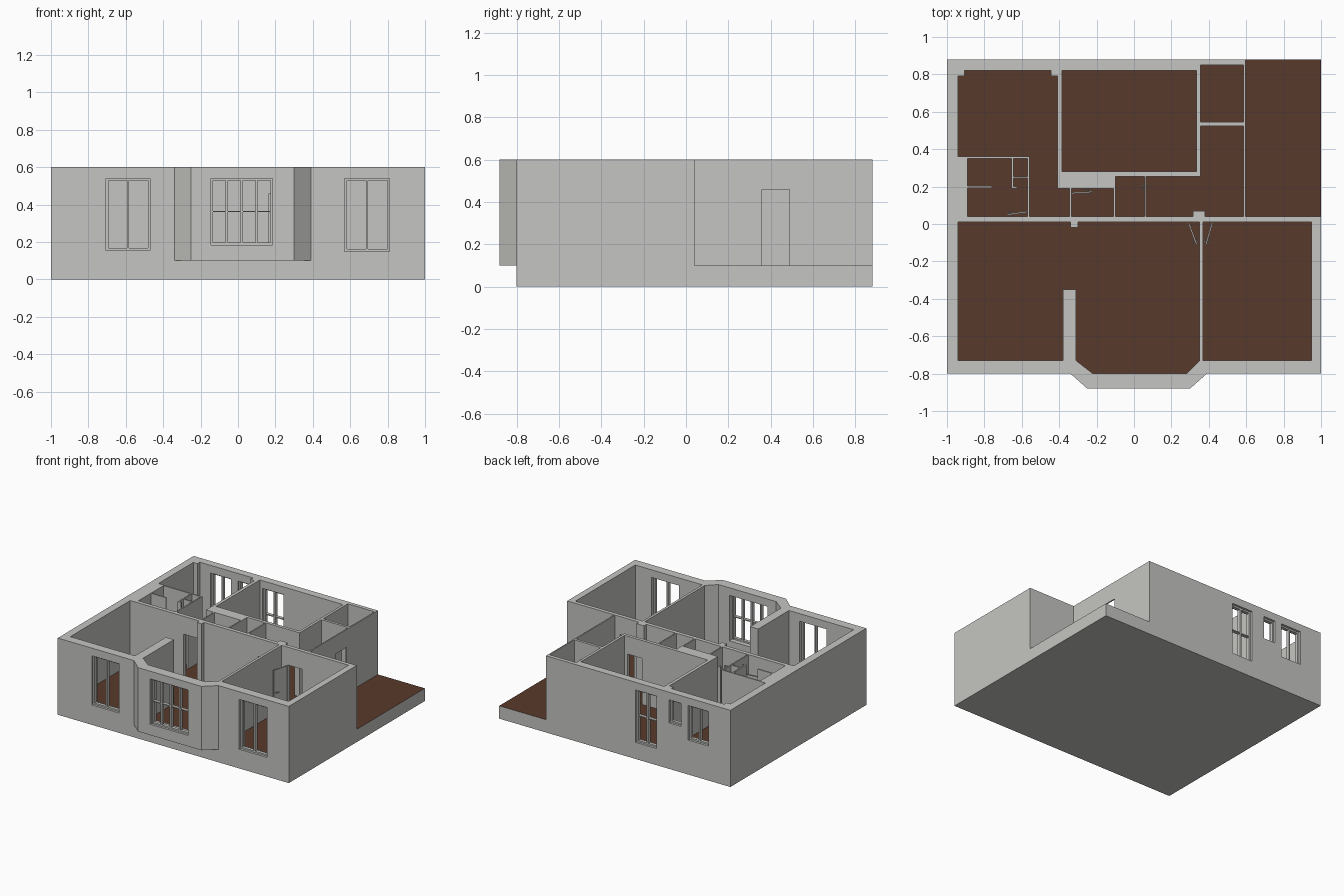
import bpy, bmesh, math
from mathutils import Vector

if "Cube" in bpy.data.objects:
    bpy.data.objects.remove(bpy.data.objects["Cube"])


def material(name, rgb):
    m = bpy.data.materials.new(name)
    m.diffuse_color = (*rgb, 1)
    m.use_nodes = True
    m.node_tree.nodes["Principled BSDF"].inputs["Base Color"].default_value = m.diffuse_color
    return m


PLASTER = material("plaster grey", (0.56, 0.56, 0.54))
FLOOR = material("floor brown", (0.099, 0.041, 0.025))
FLOOR_Z, TOP, DOOR_TOP = 0.10, 0.60, 0.46


def prism(name, pts, z0, z1):
    """Extrude a plan outline from z0 to z1."""
    bm = bmesh.new()
    face = bm.faces.new([bm.verts.new((x, y, z0)) for x, y in pts])
    new = bmesh.ops.extrude_face_region(bm, geom=[face])["geom"]
    bmesh.ops.translate(bm, verts=[v for v in new if isinstance(v, bmesh.types.BMVert)],
                        vec=(0, 0, z1 - z0))
    bmesh.ops.recalc_face_normals(bm, faces=bm.faces)
    me = bpy.data.meshes.new(name)
    bm.to_mesh(me)
    bm.free()
    me.materials.append(PLASTER)
    ob = bpy.data.objects.new(name, me)
    bpy.context.collection.objects.link(ob)
    return ob


def rect(x0, y0, x1, y1):
    return [(x0, y0), (x1, y0), (x1, y1), (x0, y1)]


def box(name, x0, y0, x1, y1, z0=FLOOR_Z, z1=TOP):
    return prism(name, rect(x0, y0, x1, y1), z0, z1)


# floor slab with the terrace, brown on top
slab = box("floor_slab", -1, -0.8, 1, 0.88, 0, FLOOR_Z)
slab.data.materials.append(FLOOR)
for p in slab.data.polygons:
    p.material_index = 1 if p.normal.z > 0.9 else 0

# solid wall block including the front bay
walls = prism("walls", [(-1, -.8), (-.34, -.8), (-.25, -.88), (.30, -.88), (.39, -.8),
                        (1, -.8), (1, .04), (.595, .04), (.595, .88), (-1, .88)],
              FLOOR_Z, TOP)

# rooms to hollow out
rooms = [
    # living room with bay, left front room joined to it
    [(-.94, -.73), (-.38, -.73), (-.38, -.35), (-.31, -.35), (-.31, -.73), (-.22, -.8),
     (.28, -.8), (.35, -.73), (.35, .01), (-.30, .01), (-.30, -.02), (-.34, -.02),
     (-.34, .01), (-.94, .01)],
    rect(.37, -.73, .95, .01),
    # back left room with hall
    [(-.94, .36), (-.56, .36), (-.56, .04), (-.345, .04), (-.345, .19), (-.41, .19),
     (-.41, .79), (-.445, .79), (-.445, .82), (-.905, .82), (-.905, .79), (-.94, .79)],
    rect(-.89, .04, -.57, .35),
    rect(-.335, .04, -.11, .19),
    rect(-.10, .04, .055, .255),
    # corridor
    [(.065, .04), (.315, .04), (.315, .07), (.38, .07), (.38, .04), (.585, .04),
     (.585, .525), (.355, .525), (.355, .255), (.065, .255)],
    rect(.355, .545, .585, .85),
    rect(-.385, .28, .335, .82),
]
cutters = [prism("room_cutter", r, 0.05, 0.7) for r in rooms]

# doorways
doors = [
    (.165, -.005, .29, .055), (.42, -.005, .545, .055), (-.48, -.005, -.36, .055),
    (.185, .245, .31, .29), (.57, .36, .61, .49), (.41, .515, .53, .555),
    (-.58, .06, -.55, .18), (-.355, .06, -.325, .17), (.045, .10, .075, .22),
]
cutters += [box("door_cutter", *d, 0.05, DOOR_TOP) for d in doors]

# windows: name, x range, z range, frame y, wall cut y range, columns, rows
windows = [
    ("front_left", -.705, -.47, .155, .54, -.77, (-.85, -.71), 2, 1),
    ("bay", -.145, .185, .185, .54, -.85, (-.93, -.78), 4, 2),
    ("front_right", .57, .81, .15, .54, -.77, (-.85, -.71), 2, 1),
    ("back_tall", -.36, -.18, .13, .54, .85, (.80, .93), 2, 2),
    ("back_small", -.575, -.47, .36, .54, .85, (.80, .93), 1, 1),
    ("back_left", -.81, -.635, .27, .54, .85, (.80, .93), 2, 1),
]
for name, x0, x1, z0, z1, y, cut, cols, rows in windows:
    cutters.append(box("window_cutter", x0, cut[0], x1, cut[1], z0, z1))

# carve the walls, then drop the cutters
for c in cutters:
    mod = walls.modifiers.new("cut", "BOOLEAN")
    mod.operation, mod.solver, mod.object = "DIFFERENCE", "EXACT", c
bpy.context.view_layer.update()
carved = bpy.data.meshes.new_from_object(
    walls.evaluated_get(bpy.context.evaluated_depsgraph_get()))
walls.modifiers.clear()
walls.data = carved
for c in cutters:
    bpy.data.objects.remove(c)

# window frames and glazing bars
T, D = 0.012, 0.014
for name, x0, x1, z0, z1, y, cut, cols, rows in windows:
    for i in range(cols + 1):
        x = x0 + (x1 - x0 - T) * i / cols
        box(name + "_window_post", x, y - D, x + T, y + D, z0, z1)
    for j in range(rows + 1):
        t = T if j in (0, rows) else T * 0.6
        z = z0 + (z1 - z0 - t) * j / rows
        box(name + "_window_rail", x0, y - D * .9, x1, y + D * .9, z, z + t)

# thin bathroom partitions
box("bath_partition_left", -.90, .193, -.76, .203)
box("bath_partition_long", -.655, .19, -.645, .36)
box("bath_partition_top", -.65, .245, -.565, .255)
box("bath_partition_bottom", -.65, .19, -.625, .20)


# open door leaves with lever handles
def leaf(name, a, b):
    a, b = Vector(a), Vector(b)
    d = (b - a).normalized()
    n = Vector((-d.y, d.x))

    def plank(part, s0, s1, w, z0, z1):
        p, q = a + d * s0, a + d * s1
        prism(name + part, [p - n * w, q - n * w, q + n * w, p + n * w], z0, z1)

    length = (b - a).length
    plank("_leaf", 0, length, .004, FLOOR_Z, DOOR_TOP - .005)
    plank("_handle_spindle", length - .016, length - .011, .015, .275, .281)
    for side in (-1, 1):
        c = a + n * side * .014
        p, q = c + d * (length - .04), c + d * (length - .011)
        prism(name + "_handle", [p - n * .002, q - n * .002, q + n * .002, p + n * .002],
              .274, .282)


leaf("living_door", (.292, .005), (.335, -.11))
leaf("right_room_door", (.418, .005), (.385, -.11))
leaf("bath_door", (-.572, .065), (-.68, .05))
leaf("small_room_door", (-.333, .165), (-.225, .172))
leaf("closet_door", (.06, .10), (.06, .22))
